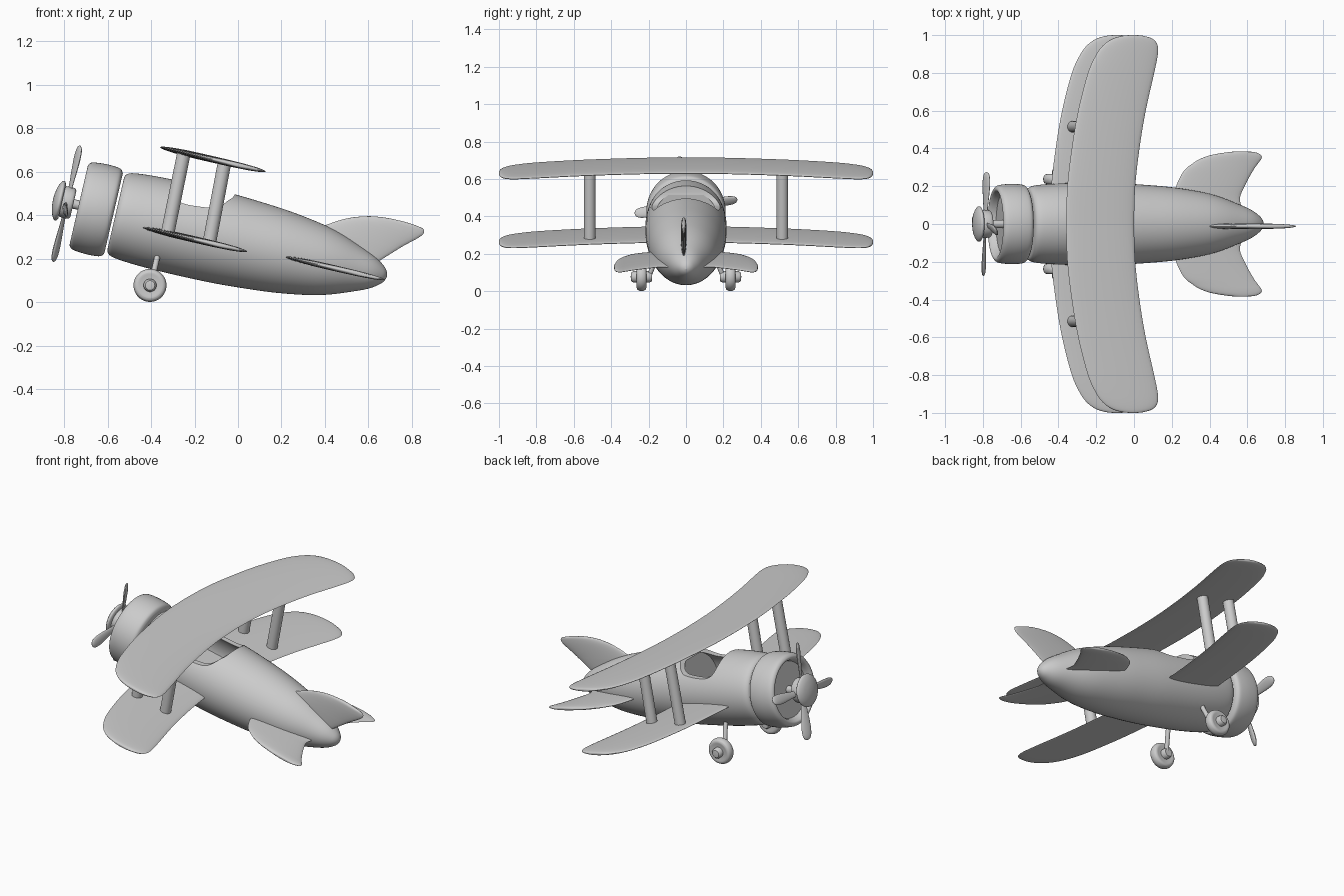
import bpy, bmesh, math
from mathutils import Matrix, Vector

if "Cube" in bpy.data.objects:
    bpy.data.objects.remove(bpy.data.objects["Cube"])

# The aircraft is modelled level, then pitched nose-up about the y axis
TILT = Matrix.Rotation(math.radians(13), 4, 'Y')
AXIS = 0.27


def smooth(pts, n=5):
    """Catmull-Rom interpolation through a list of tuples."""
    out = []
    for i in range(len(pts) - 1):
        a, b, c, d = (Vector(pts[max(0, min(len(pts) - 1, i + k))]) for k in (-1, 0, 1, 2))
        for j in range(n):
            t = j / n
            out.append(tuple(0.5 * (2 * b + (c - a) * t + (2 * a - 5 * b + 4 * c - d) * t * t
                                    + (3 * b - a - 3 * c + d) * t ** 3)))
    return out + [tuple(pts[-1])]


def loft(name, rings, matrix=TILT, angle=40):
    """Skin a list of equal-length closed rings and cap both ends."""
    bm = bmesh.new()
    vs = [[bm.verts.new(p) for p in r] for r in rings]
    n = len(rings[0])
    for a, b in zip(vs, vs[1:]):
        for i in range(n):
            bm.faces.new((a[i], a[(i + 1) % n], b[(i + 1) % n], b[i]))
    bm.faces.new(vs[0])
    bm.faces.new(vs[-1])
    bmesh.ops.remove_doubles(bm, verts=bm.verts[:], dist=1e-5)
    bmesh.ops.recalc_face_normals(bm, faces=bm.faces[:])
    me = bpy.data.meshes.new(name)
    bm.to_mesh(me)
    bm.free()
    ob = bpy.data.objects.new(name, me)
    bpy.context.collection.objects.link(ob)
    ob.matrix_world = matrix
    shade(ob, angle)
    return ob


def shade(ob, angle=40):
    bpy.ops.object.select_all(action='DESELECT')
    ob.select_set(True)
    bpy.context.view_layer.objects.active = ob
    bpy.ops.object.shade_smooth_by_angle(angle=math.radians(angle))


def revolve(name, profile, matrix=None, seg=48, wide=1.0):
    """Turn (along, radius) pairs around the local x axis."""
    if matrix is None:
        matrix = TILT @ Matrix.Translation((0, 0, AXIS))
    rings = [[(u, wide * max(r, 1e-7) * math.cos(2 * math.pi * i / seg),
               max(r, 1e-7) * math.sin(2 * math.pi * i / seg)) for i in range(seg)]
             for u, r in profile]
    return loft(name, rings, matrix)


def rod(name, a, b, r, matrix=Matrix(), seg=24):
    a, b = Vector(a), Vector(b)
    d = b - a
    m = matrix @ Matrix.Translation(a) @ d.to_track_quat('X', 'Z').to_matrix().to_4x4()
    return revolve(name, [(0, r), (d.length, r)], m, seg)


def surface(name, stations, thick, place, n=14):
    """Flying surface from (span, leading, trailing) stations with a lens section."""
    big = max(t - l for s, l, t in stations)
    rings = []
    for s, l, t in stations:
        h = thick / 2 * math.sqrt((t - l) / big)
        mid, half = (l + t) / 2, (t - l) / 2
        ring = []
        for i in range(2 * n):
            a = math.pi * i / n
            w = math.sin(a)
            ring.append(place(s, mid + half * math.cos(a), h * w))
        rings.append(ring)
    return loft(name, rings, angle=60)


def both_sides(half):
    return [(-s, l, t) for s, l, t in reversed(half[1:])] + half


# Fuselage
body = [(-.64, 0)] + smooth([(-.64, .17), (-.632, .187), (-.6, .2), (-.5, .209), (-.35, .213),
                             (-.15, .211), (0, .203), (.15, .19), (.3, .167), (.4, .142),
                             (.5, .105), (.57, .075), (.615, .045), (.635, .022), (.642, 0)])
fuselage = revolve("fuselage", body, seg=64, wide=1.02)

# Cockpit opening and hollow interior
notch = smooth([(-.416, .6), (-.416, .48), (-.405, .42), (-.375, .392), (-.32, .385),
                (-.22, .395), (-.18, .412), (-.15, .445), (-.125, .48), (-.1, .6)], 4)
opening = loft("cockpit_opening_cutter", [[(u, y, v) for u, v in notch] for y in (-.3, .3)])
hollow = revolve("cockpit_hollow_cutter", [(-.41, .187), (-.15, .187)], wide=1.02)
bpy.context.view_layer.update()
for cutter in (opening, hollow):
    cutter.hide_render = True
    mod = fuselage.modifiers.new("cut", 'BOOLEAN')
    mod.operation, mod.solver, mod.object = 'DIFFERENCE', 'EXACT', cutter
    bpy.context.view_layer.objects.active = fuselage
    bpy.ops.object.modifier_apply(modifier=mod.name)
    bpy.data.objects.remove(cutter)
shade(fuselage)

# Engine cowling with recessed front
revolve("engine_cowling", [(-.775, 0), (-.775, .16)] + smooth(
    [(-.80, .168), (-.813, .178), (-.813, .192), (-.795, .206), (-.74, .212),
     (-.69, .211), (-.662, .205), (-.65, .188)], 4) + [(-.65, 0)], seg=64)

# Propeller shaft, hub and spinner
revolve("propeller_shaft", [(-.86, .022), (-.77, .022)], seg=24)
revolve("propeller_hub", smooth([(-.90, .06), (-.89, .072), (-.85, .072), (-.84, .06)], 3))
revolve("spinner", smooth([(-.936, 0), (-.934, .03), (-.926, .065), (-.912, .09),
                           (-.90, .092), (-.893, .08)], 4))

# Four pitched propeller blades
for k in range(4):
    rings = []
    for r, w in smooth([(.03, .016), (.09, .018), (.15, .025), (.21, .03), (.25, .027),
                        (.27, .017), (.277, .004)], 3):
        ring = []
        for i in range(16):
            a = 2 * math.pi * i / 16
            ring.append((w * .35 * math.cos(a), r, w * math.sin(a)))
        rings.append(ring)
    m = (TILT @ Matrix.Translation((-.87, 0, .264))
         @ Matrix.Rotation(math.radians(8 + 90 * k), 4, 'X')
         @ Matrix.Rotation(math.radians(25), 4, 'Y'))
    loft("propeller_blade_%d" % (k + 1), rings, m)

# Wings (span, leading edge, trailing edge)
wing = smooth([(0, -.511, -.142), (.2, -.504, -.135), (.4, -.48, -.112), (.6, -.445, -.078),
               (.8, -.392, -.032), (.9, -.345, -.012), (.95, -.305, -.015),
               (.98, -.26, -.04), (.995, -.21, -.085), (1.0, -.17, -.125)])
wing = both_sides(wing)
for name, v in (("upper_wing", .614), ("lower_wing", .236)):
    surface(name, wing, .03, lambda s, u, h, v=v: (u, s, v + h))

# Wing struts
for side in (-1, 1):
    for label, top, bottom in (("front", -.397, -.387), ("rear", -.205, -.19)):
        rod("%s_wing_strut" % label, (bottom, side * .515, .236), (top, side * .515, .614),
            .031, TILT)

# Tailplane
tail = smooth([(0, .165, .57), (.12, .16, .518), (.2, .171, .543), (.28, .212, .587),
               (.32, .26, .615), (.345, .302, .634), (.365, .36, .632),
               (.38, .45, .60), (.384, .50, .55)])
surface("tailplane", both_sides(tail), .028, lambda s, u, h: (u, s, .252 + h))

# Tail fin
fin = smooth([(.30, .26, .56), (.35, .26, .61), (.40, .27, .66), (.42, .29, .68),
              (.45, .335, .714), (.478, .382, .745), (.50, .43, .761), (.52, .495, .755),
              (.529, .55, .71), (.533, .60, .66)])
surface("tail_fin", fin, .03, lambda s, u, h: (u, h - .012, s))

# Landing gear: tyre, axle hub and leg on each side
for side in (-1, 1):
    m = Matrix.Translation((-.405, side * .238, .077)) @ Matrix.Rotation(side * math.pi / 2, 4, 'Z')
    revolve("wheel", [(-.024, 0), (-.024, .05)] + smooth(
        [(-.026, .058), (-.02, .07), (0, .076), (.02, .07), (.026, .058)], 4)
        + [(.024, .05), (.024, 0)], m)
    revolve("wheel_hub", [(-.055, 0), (-.055, .024), (-.045, .03), (.045, .03),
                          (.055, .022), (.058, 0)], m, 24)
    rod("landing_gear_leg", (-.402, side * .2, .075), (-.362, side * .13, .25), .013)
